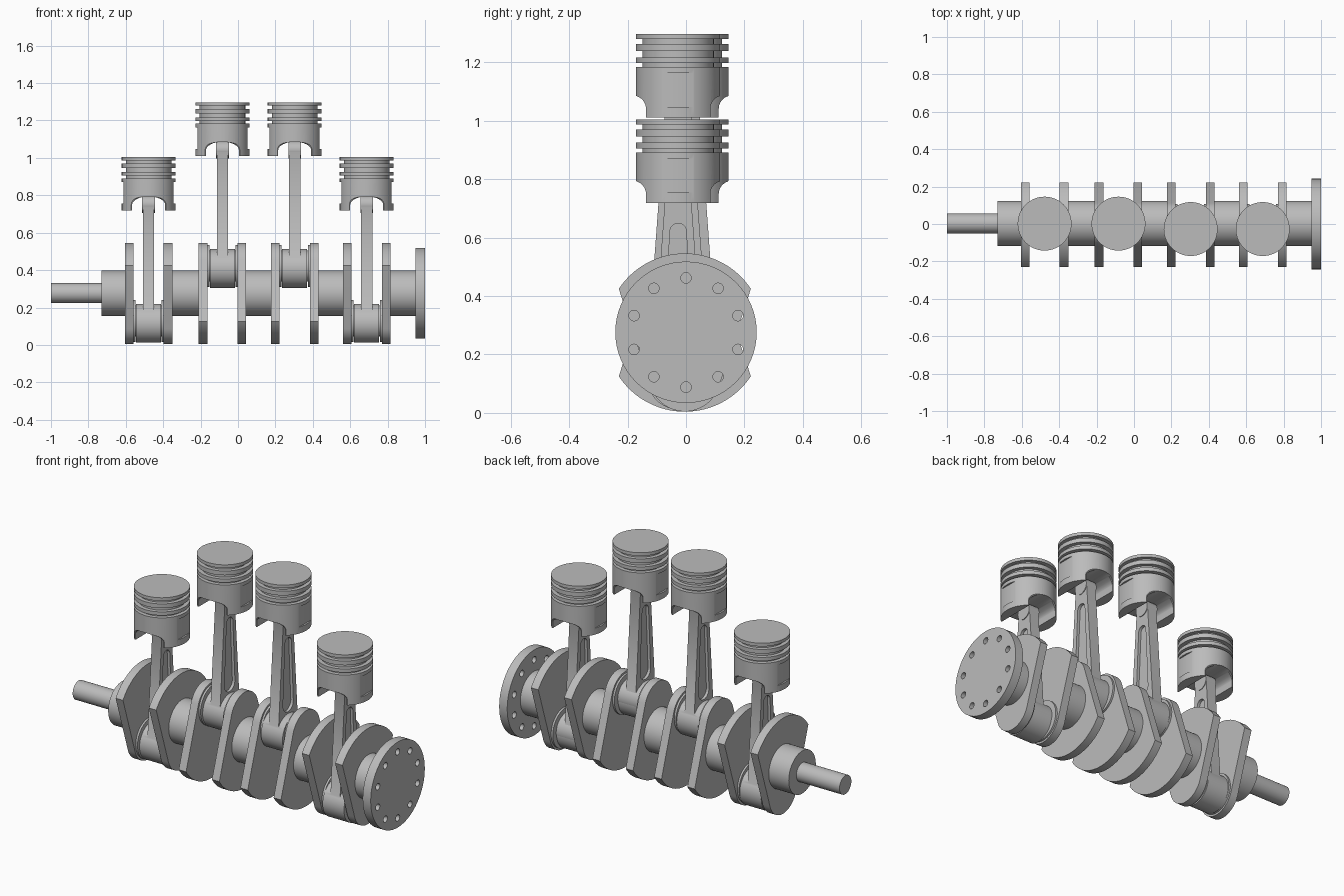
import bpy, bmesh
from math import sin, cos, pi, radians

cube = bpy.data.objects.get("Cube")
if cube:
    bpy.data.objects.remove(cube, do_unlink=True)

steel = bpy.data.materials.new("grey_steel")
steel.use_nodes = True
GREY = (0.5, 0.5, 0.5, 1)
steel.diffuse_color = GREY
steel.node_tree.nodes["Principled BSDF"].inputs["Base Color"].default_value = GREY

AXIS_Z = 0.275      # crank centre line
THROW = 0.147       # crank pin offset


def arc(cy, cz, r, a0, a1, n=24):
    """Points on an arc, angles in degrees."""
    return [(cy + r * cos(radians(a0 + (a1 - a0) * i / n)),
             cz + r * sin(radians(a0 + (a1 - a0) * i / n))) for i in range(n + 1)]


def circle(cy, cz, r, n=48):
    return arc(cy, cz, r, 0, 360, n)[:-1]


def finish(name, bm):
    bmesh.ops.recalc_face_normals(bm, faces=bm.faces)
    mesh = bpy.data.meshes.new(name)
    bm.to_mesh(mesh)
    bm.free()
    mesh.materials.append(steel)
    obj = bpy.data.objects.new(name, mesh)
    bpy.context.collection.objects.link(obj)
    return obj


def prism(name, outline, a, b, axis="x"):
    """Extrude a closed outline from a to b along x (outline y, z) or y (outline x, z)."""
    bm = bmesh.new()
    place = (lambda p, t: (t, p[0], p[1])) if axis == "x" else (lambda p, t: (p[0], t, p[1]))
    ends = [[bm.verts.new(place(p, t)) for p in outline] for t in (a, b)]
    bm.faces.new(ends[0])
    bm.faces.new(ends[1])
    n = len(outline)
    for i in range(n):
        j = (i + 1) % n
        bm.faces.new((ends[0][i], ends[0][j], ends[1][j], ends[1][i]))
    return finish(name, bm)


def lathe(name, profile, n=64):
    """Spin a (radius, z) profile about z and cap both ends."""
    bm = bmesh.new()
    rings = [[bm.verts.new((r * cos(2 * pi * i / n), r * sin(2 * pi * i / n), z))
              for i in range(n)] for r, z in profile]
    for lo, hi in zip(rings, rings[1:]):
        for i in range(n):
            j = (i + 1) % n
            bm.faces.new((lo[i], lo[j], hi[j], hi[i]))
    bm.faces.new(rings[0])
    bm.faces.new(rings[-1])
    return finish(name, bm)


def activate(obj):
    bpy.ops.object.select_all(action="DESELECT")
    obj.select_set(True)
    bpy.context.view_layer.objects.active = obj


def combine(obj, others, operation="DIFFERENCE"):
    """Apply booleans and remove the helper solids."""
    activate(obj)
    for other in others:
        other.hide_render = True
        mod = obj.modifiers.new("cut", "BOOLEAN")
        mod.operation = operation
        mod.solver = "EXACT"
        mod.object = other
        bpy.ops.object.modifier_apply(modifier=mod.name)
        bpy.data.objects.remove(other, do_unlink=True)


def smooth(obj):
    activate(obj)
    bpy.ops.object.shade_smooth_by_angle(angle=radians(30))


def copy(obj, name, location):
    new = obj.copy()
    new.name = name
    new.location = location
    bpy.context.collection.objects.link(new)


def make_piston():
    R, G = 0.144, 0.122
    piston = lathe("piston", [(R, 0), (R, 0.172), (G, 0.172), (G, 0.186), (R, 0.186),
                              (R, 0.206), (G, 0.206), (G, 0.227), (R, 0.227), (R, 0.251),
                              (G, 0.251), (G, 0.268), (R, 0.268), (R, 0.286)])
    cutters = []
    # arched opening for the rod
    arch = [(0.088, -0.02)] + [(x, 0.03 + z) for x, z in
                               [(0.088 * cos(t), 0.045 * sin(t)) for t in
                                [pi * i / 16 for i in range(17)]]] + [(-0.088, -0.02)]
    cutters.append(prism("arch_cutter", arch, -0.2, 0.2, "y"))
    for s in (-1, 1):
        # rounded skirt corners
        corner = [(s * 0.11, -0.02)] + [(s * y, z) for y, z in arc(0.155, 0.03, 0.045, 180, 90, 10)]
        corner += [(s * 0.2, 0.075), (s * 0.2, -0.02)]
        cutters.append(prism("skirt_cutter", corner, -0.2, 0.2))
        # shallow flats on the skirt sides
        flat = [(-0.2, 0.036), (0.2, 0.036), (0.2, 0.152), (-0.2, 0.152)]
        cutters.append(prism("flat_cutter", flat, s * 0.134, s * 0.2))
    combine(piston, cutters)
    smooth(piston)
    return piston


def make_rod():
    rod = prism("connecting_rod", [(-0.09, 0), (0.09, 0), (0.043, 0.64), (-0.043, 0.64)], -0.03, 0.03)
    # long rounded recess on each face
    slot = arc(0, 0.505, 0.028, 0, 180, 16) + arc(0, 0.16, 0.046, 180, 360, 16)
    combine(rod, [prism("slot_cutter", slot, s * 0.014, s * 0.05) for s in (-1, 1)])
    combine(rod, [prism("big_end", circle(0, 0, 0.104), -0.067, 0.067),
                  prism("small_end", circle(0, 0.635, 0.046), -0.034, 0.034)], "UNION")
    smooth(rod)
    return rod


# crankshaft: nose, main journals, drilled flange
smooth(prism("nose_shaft", circle(0.003, AXIS_Z + 0.002, 0.053), -1, -0.72))
JOURNALS = [(-0.73, -0.59), (-0.36, -0.2), (0.035, 0.185), (0.42, 0.57), (0.805, 0.955)]
for i, (a, b) in enumerate(JOURNALS):
    smooth(prism(f"main_journal_{i + 1}", circle(0.003, AXIS_Z + 0.001, 0.121), a, b))

flange = prism("flange", circle(0, AXIS_Z + 0.001, 0.242, 64), 0.95, 1)
holes = [prism("hole_cutter", circle(0.187 * sin(k * pi / 5), AXIS_Z + 0.187 * cos(k * pi / 5), 0.018, 20),
               0.9, 1.1) for k in range(10)]
combine(flange, holes)
smooth(flange)

# counterweight outline for a pin that points down
WEB = arc(0, 0, 0.271, 33.5, 146.5, 32) + arc(0, -THROW, 0.123, 199, 341, 24)

# throws: x position, pin direction, y shift of rod and piston
piston, rod = make_piston(), make_rod()
THROWS = [(-0.478, -1, 0.002), (-0.083, 1, 0.002), (0.303, 1, -0.027), (0.688, -1, -0.027)]
for i, (x, up, y) in enumerate(THROWS, 1):
    outline = [(py - 0.004, AXIS_Z - up * pz) for py, pz in WEB]
    pin_z = AXIS_Z + up * THROW
    for side, s in (("rear", -1), ("fore", 1)):
        smooth(prism(f"crank_web_{i}_{side}", outline, x + s * 0.081, x + s * 0.127))
        smooth(prism(f"pin_shoulder_{i}_{side}", circle(-0.004, pin_z, 0.112), x + s * 0.07, x + s * 0.083))
    smooth(prism(f"crank_pin_{i}", circle(-0.004, pin_z, 0.082), x - 0.075, x + 0.075))
    base = 0.262 + up * 0.146
    copy(rod, f"connecting_rod_{i}", (x, y, base))
    copy(piston, f"piston_{i}", (x, y, base + 0.603))

for template in (piston, rod):
    bpy.data.objects.remove(template, do_unlink=True)
